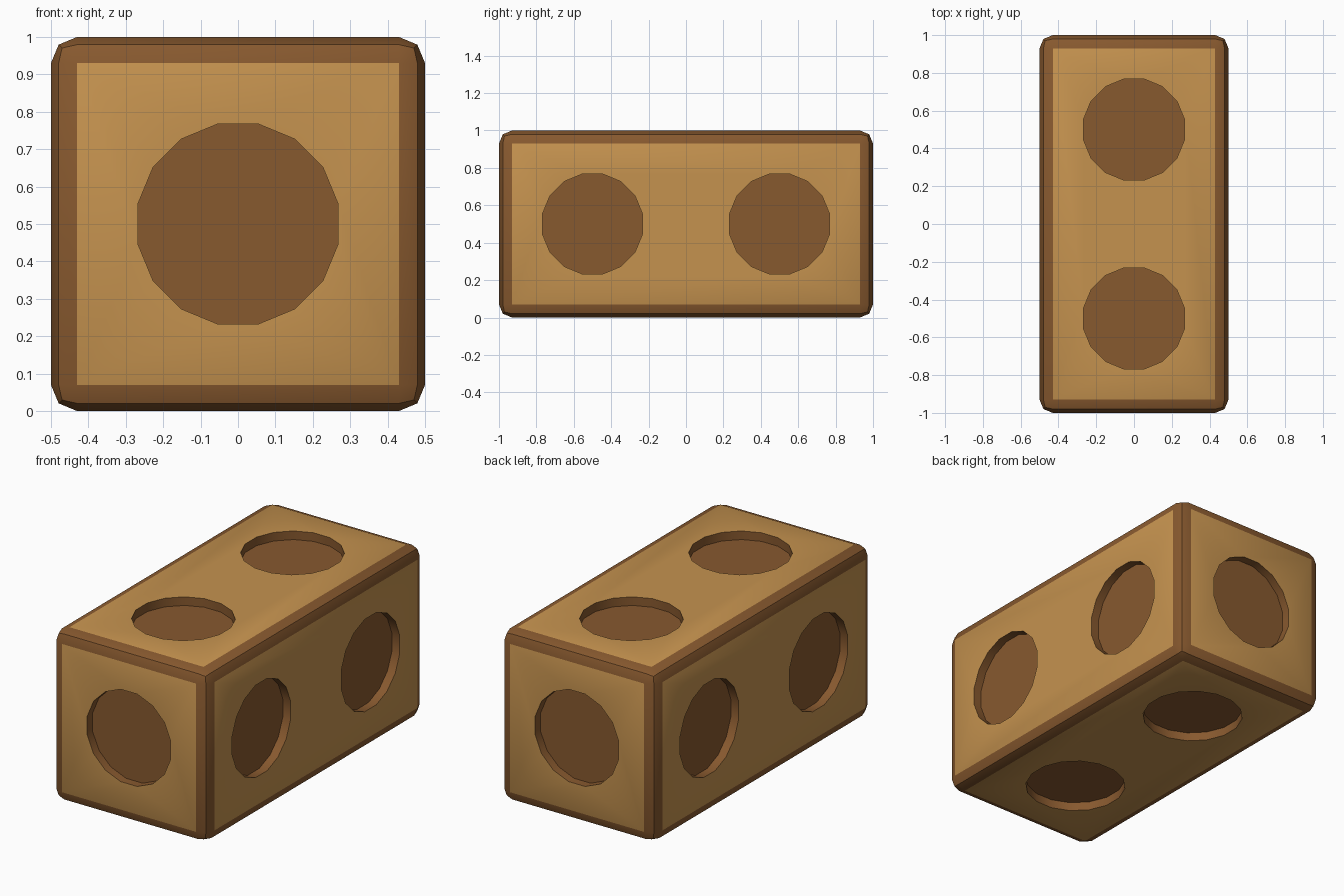
import bpy
import bmesh
import math
from mathutils import Matrix, Vector

default = bpy.data.objects.get("Cube")
if default:
    bpy.data.objects.remove(default, do_unlink=True)

BEVEL, HOLE_RADIUS, HOLE_DEPTH, SIDES = 0.07, 0.273, 0.05, 16
CENTRE = Vector((0, 0, 0.5))
HALF = Vector((0.5, 1, 0.5))


def make_material(name, colour):
    mat = bpy.data.materials.new(name)
    mat.use_nodes = True
    mat.diffuse_color = (*colour, 1)
    mat.node_tree.nodes["Principled BSDF"].inputs["Base Color"].default_value = (*colour, 1)
    return mat


light_wood = make_material("light wood", (0.56, 0.29, 0.078))
dark_wood = make_material("dark wood", (0.245, 0.1, 0.028))


def make_object(name, bm):
    mesh = bpy.data.meshes.new(name)
    bm.to_mesh(mesh)
    bm.free()
    mesh.materials.append(light_wood)
    mesh.materials.append(dark_wood)
    obj = bpy.data.objects.new(name, mesh)
    bpy.context.collection.objects.link(obj)
    return obj


# Block: light panels framed by dark rounded edges
bm = bmesh.new()
bmesh.ops.create_cube(bm, size=2, matrix=Matrix.Translation(CENTRE) @ Matrix.Diagonal((*HALF, 1)))
bmesh.ops.bevel(bm, geom=bm.edges[:], offset=BEVEL, segments=2, profile=0.5, affect='EDGES')
bm.normal_update()
for face in bm.faces:
    face.material_index = 0 if max(abs(c) for c in face.normal) > 0.99 else 1
block = make_object("wooden_block", bm)

# Cutters: one shallow round recess on each end, two on each long side
bm = bmesh.new()
for axis in range(3):
    for sign in (-1, 1):
        normal = Vector((0, 0, 0))
        normal[axis] = sign
        turn = normal.to_track_quat('Z', 'Y').to_matrix().to_4x4()
        spin = Matrix.Rotation(math.pi / SIDES, 4, 'Z')
        for along in ((0,) if axis == 1 else (-0.5, 0.5)):
            place = CENTRE + normal * HALF[axis] + Vector((0, along, 0))
            bmesh.ops.create_cone(bm, cap_ends=True, segments=SIDES, radius1=HOLE_RADIUS,
                                  radius2=HOLE_RADIUS, depth=2 * HOLE_DEPTH,
                                  matrix=Matrix.Translation(place) @ turn @ spin)
for face in bm.faces:
    face.material_index = 1
cutter = make_object("recess_cutter", bm)
cutter.hide_render = True

# Cut the recesses, keeping their dark colour
cut = block.modifiers.new("recesses", 'BOOLEAN')
cut.operation = 'DIFFERENCE'
cut.solver = 'EXACT'
cut.material_mode = 'INDEX'
cut.object = cutter
bpy.ops.object.select_all(action='DESELECT')
block.select_set(True)
bpy.context.view_layer.objects.active = block
bpy.ops.object.modifier_apply(modifier=cut.name)
bpy.data.objects.remove(cutter, do_unlink=True)

# Soft shading that keeps the hard edges
bpy.ops.object.shade_smooth_by_angle(angle=math.radians(30))
